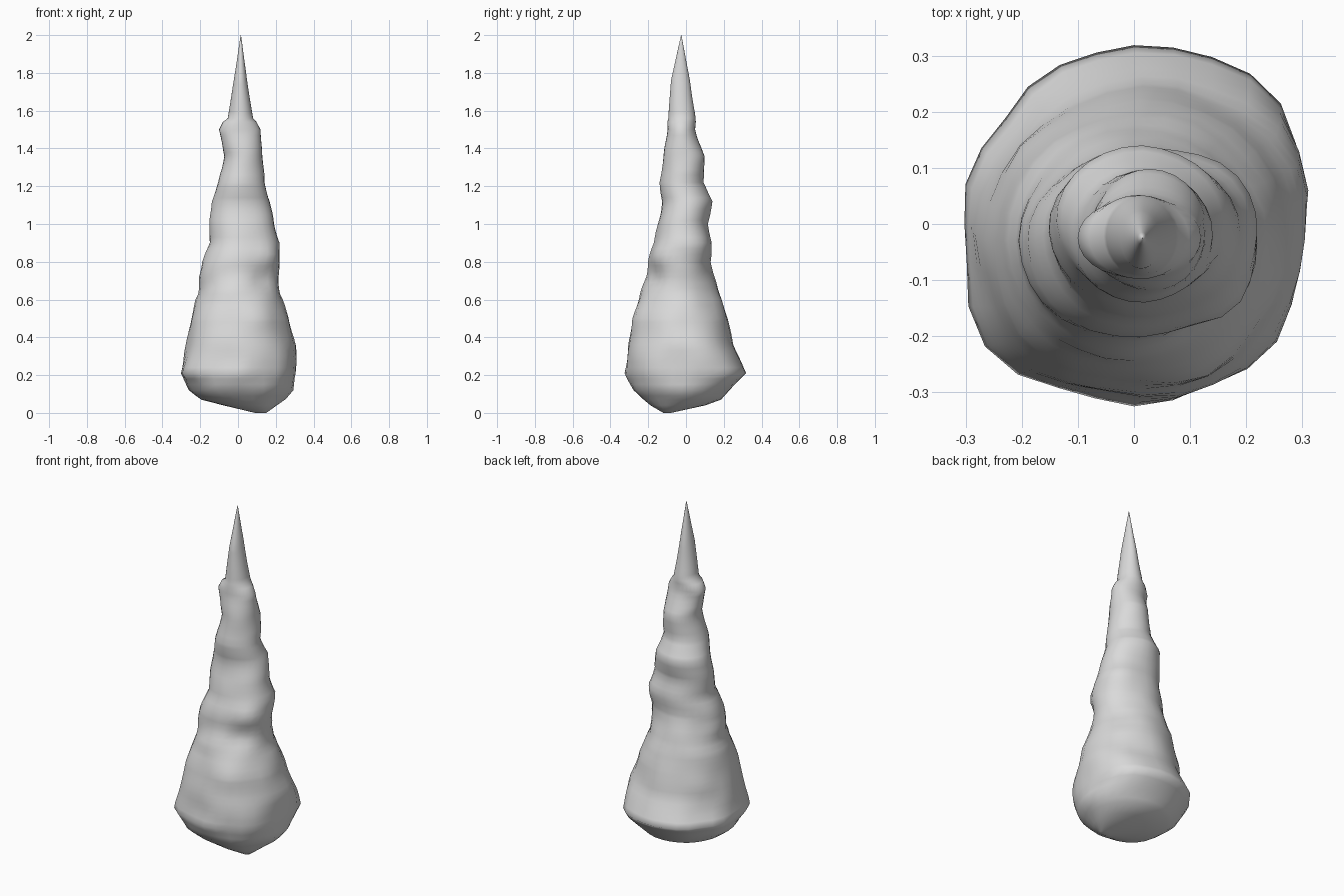
import bpy, bmesh, math
from mathutils import Vector, noise

cube = bpy.data.objects.get("Cube")
if cube:
    bpy.data.objects.remove(cube, do_unlink=True)

# One stone colour
stone = bpy.data.materials.new("grey_stone")
stone.use_nodes = True
grey = (0.7, 0.7, 0.7, 1)
stone.diffuse_color = grey
shader = next(n for n in stone.node_tree.nodes if n.type == 'BSDF_PRINCIPLED')
shader.inputs["Base Color"].default_value = grey

# Outline of the spire: height, left edge, right edge, front edge, back edge
OUTLINE = [
    (0, .09, .15, -.12, -.08),
    (.04, -.08, .21, -.19, .1),
    (.07, -.19, .25, -.23, .18),
    (.12, -.26, .29, -.28, .23),
    (.21, -.31, .31, -.32, .32),
    (.36, -.27, .3, -.3, .25),
    (.5, -.25, .27, -.28, .22),
    (.63, -.22, .22, -.24, .18),
    (.72, -.21, .21, -.21, .15),
    (.8, -.19, .22, -.2, .13),
    (.9, -.15, .22, -.17, .14),
    (1, -.15, .19, -.15, .12),
    (1.12, -.14, .17, -.13, .14),
    (1.22, -.1, .14, -.14, .09),
    (1.36, -.07, .13, -.12, .1),
    (1.5, -.1, .12, -.1, .05),
    (1.54, -.08, .1, -.1, .05),
    (1.56, -.055, .082, -.095, .05),
    (1.76, -.022, .048, -.08, .02),
    (2, .014, .016, -.026, -.024),
]

# Lumps and hollows: direction in degrees, height, spread, push
LUMPS = [
    (40, .25, .13, .03), (222, .2, .12, .03), (140, .25, .14, -.025),
    (215, .15, .05, -.025), (225, .45, .12, .015), (290, .52, .08, .015),
    (310, .7, .05, -.02), (315, .83, .06, .02), (45, .85, .08, .015),
    (135, .72, .07, -.015), (135, 1.45, .05, -.01), (315, .27, .1, .02),
]
SIDES = 28
STEP = .03


def section(z):
    """Blend the two outline rows around height z."""
    for low, high in zip(OUTLINE, OUTLINE[1:]):
        if z <= high[0]:
            t = (z - low[0]) / (high[0] - low[0])
            return [a + (b - a) * t for a, b in zip(low, high)]
    return OUTLINE[-1]


def base_point(z, angle):
    _, left, right, front, back = section(z)
    return Vector(((left + right + (right - left) * math.cos(angle)) / 2,
                   (front + back + (back - front) * math.sin(angle)) / 2, z))


def surface_point(z, angle):
    p = base_point(z, angle)
    _, left, right, front, back = section(z)
    # Broad swells everywhere, drip ridges on the upper stem
    rough = noise.noise(p * 7) * .05
    if .6 < z < 1.55:
        rough += noise.noise(Vector((p.x * 5, p.y * 5, z * 10))) * .06
    push = min(right - left, back - front) / 2 * rough
    if z > .05:
        for degrees, height, spread, amount in LUMPS:
            foot = base_point(height, math.radians(degrees))
            push += amount * math.exp(-((p - foot).length / spread) ** 2)
    return p + Vector((math.cos(angle), math.sin(angle), 0)) * push


# Loft the rings from the foot to the tip
key_heights = [row[0] for row in OUTLINE]
fill_heights = [i * STEP for i in range(int(2 / STEP))]
heights = sorted(key_heights + [h for h in fill_heights
                                if min(abs(h - k) for k in key_heights) > STEP / 2])
bm = bmesh.new()
rings = [[bm.verts.new(surface_point(z, math.tau * i / SIDES)) for i in range(SIDES)]
         for z in heights]
for lower, upper in zip(rings, rings[1:]):
    for i in range(SIDES):
        j = (i + 1) % SIDES
        bm.faces.new((lower[i], lower[j], upper[j], upper[i]))
bm.faces.new(rings[0][::-1])
bm.faces.new(rings[-1])
for face in bm.faces:
    face.smooth = True

mesh = bpy.data.meshes.new("rock_spire")
bm.to_mesh(mesh)
bm.free()
mesh.materials.append(stone)
spire = bpy.data.objects.new("rock_spire", mesh)
bpy.context.collection.objects.link(spire)
